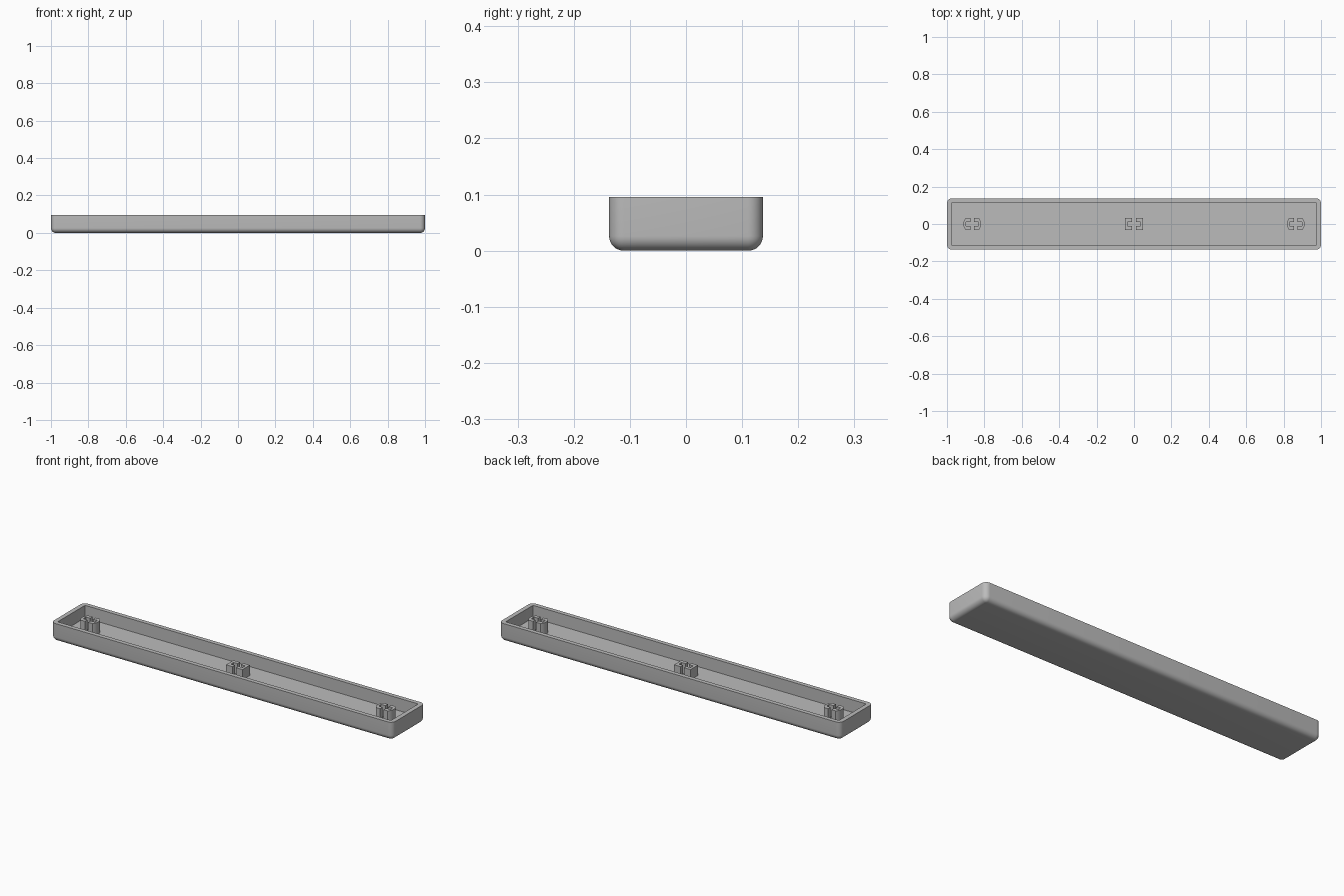
import bpy
import bmesh
import math

cube = bpy.data.objects.get("Cube")
if cube:
    bpy.data.objects.remove(cube, do_unlink=True)

HEIGHT = 0.096
FLOOR = 0.03

grey = bpy.data.materials.new("plain grey")
grey.use_nodes = True
colour = (0.5, 0.5, 0.5, 1)
grey.diffuse_color = colour
grey.node_tree.nodes["Principled BSDF"].inputs["Base Color"].default_value = colour


def finish(name, bm):
    bmesh.ops.recalc_face_normals(bm, faces=bm.faces)
    mesh = bpy.data.meshes.new(name)
    bm.to_mesh(mesh)
    bm.free()
    mesh.materials.append(grey)
    obj = bpy.data.objects.new(name, mesh)
    bpy.context.collection.objects.link(obj)
    bpy.ops.object.select_all(action="DESELECT")
    obj.select_set(True)
    bpy.context.view_layer.objects.active = obj
    bpy.ops.object.shade_smooth_by_angle(angle=math.radians(35))
    return obj


def rounded_ring(bm, half_x, half_y, radius, z, steps=8):
    """Ring of vertices round a rounded rectangle."""
    ring = []
    for corner, (sx, sy) in enumerate([(1, 1), (-1, 1), (-1, -1), (1, -1)]):
        for i in range(steps + 1):
            a = math.pi / 2 * (corner + i / steps)
            ring.append(bm.verts.new((sx * (half_x - radius) + radius * math.cos(a),
                                      sy * (half_y - radius) + radius * math.sin(a), z)))
    return ring


# Open tray: rounded underside, upright walls, flat rim and recessed floor
bm = bmesh.new()
ROUND = 0.026
rings = []
for i in range(9):
    a = math.pi / 2 * i / 8
    inset = ROUND * (1 - math.sin(a))
    rings.append(rounded_ring(bm, 1 - inset, 0.137 - inset, 0.027 - inset,
                              ROUND * (1 - math.cos(a))))
rings.append(rounded_ring(bm, 1, 0.137, 0.027, HEIGHT))
rings.append(rounded_ring(bm, 0.976, 0.114, 0.004, HEIGHT))
rings.append(rounded_ring(bm, 0.976, 0.114, 0.004, FLOOR))
for low, high in zip(rings, rings[1:]):
    for i in range(len(low)):
        j = (i + 1) % len(low)
        bm.faces.new((low[i], low[j], high[j], high[i]))
bm.faces.new(rings[0])
bm.faces.new(rings[-1])
finish("tray", bm)


def clip_half(outer, half_y):
    """Right half bracket outline, open towards the middle of the stem."""
    slot, notch_x, notch_y = 0.0095, 0.034, 0.011
    return ([(slot, -half_y)] + outer +
            [(slot, half_y), (slot, notch_y), (notch_x, notch_y),
             (notch_x, -notch_y), (slot, -notch_y)])


def add_stem(name, x, outline, top):
    """Two facing brackets that leave a cross-shaped socket between them."""
    bm = bmesh.new()
    for side in (-1, 1):
        base = [bm.verts.new((x + side * px, py, FLOOR - 0.005)) for px, py in outline]
        face = bm.faces.new(base)
        new = bmesh.ops.extrude_face_region(bm, geom=[face])["geom"]
        for v in new:
            if isinstance(v, bmesh.types.BMVert):
                v.co.z = top
    finish(name, bm)


# Square middle stem
add_stem("middle_stem", 0, clip_half([(0.048, -0.031), (0.048, 0.031)], 0.031), 0.085)

# Round end stems with flattened front and back
R, FLAT = 0.047, 0.032
limit = math.asin(FLAT / R)
arc = [(R * math.cos(a), R * math.sin(a))
       for a in (limit * (i / 6 - 1) for i in range(13))]
for name, x in (("right_stem", -0.865), ("left_stem", 0.865)):
    add_stem(name, x, clip_half(arc, FLAT), 0.094)
